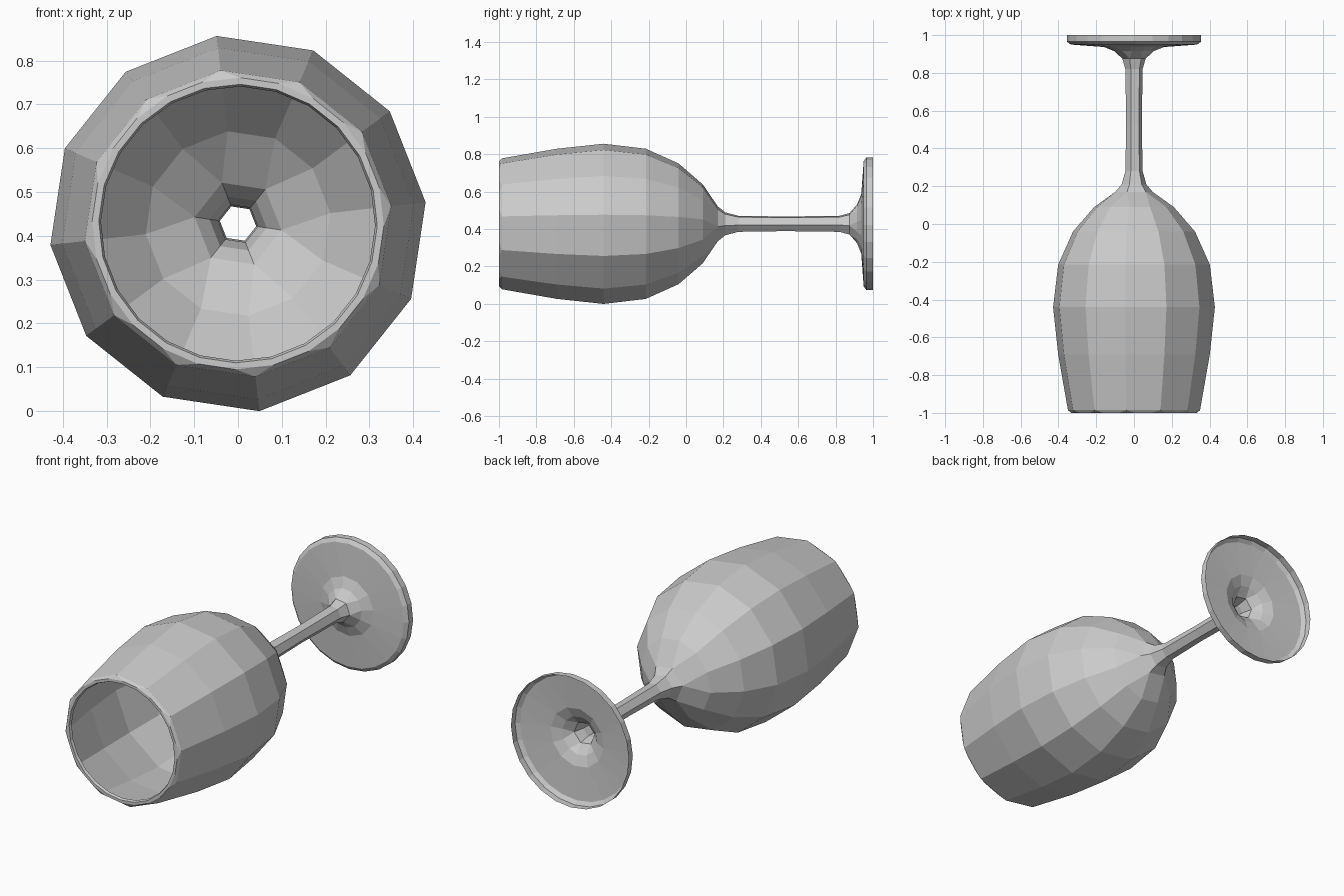
import bpy, bmesh, math

if "Cube" in bpy.data.objects:
    bpy.data.objects.remove(bpy.data.objects["Cube"])

CENTRE_Z = 0.428
START = {6: -8.5, 12: -23.5, 24: -31.0}   # first vertex angle for each side count


def ring(bm, y, r, n):
    out = []
    for i in range(n):
        a = math.radians(START[n] + 360 * i / n)
        out.append(bm.verts.new((r * math.cos(a), y, CENTRE_Z + r * math.sin(a))))
    return out


def bridge(bm, a, b):
    # join equal rings with quads, or a ring to one with twice the sides
    if len(a) > len(b):
        a, b = b, a
    n, m = len(a), len(b)
    for i in range(n):
        j = (i + 1) % n
        if n == m:
            bm.faces.new((a[i], a[j], b[j], b[i]))
        else:
            p, q, s = b[2 * i], b[2 * i + 1], b[(2 * i + 2) % m]
            bm.faces.new((a[i], q, p))
            bm.faces.new((a[i], a[j], s, q))


def shell(name, profile):
    bm = bmesh.new()
    rings = [ring(bm, *p) for p in profile]
    for a, b in zip(rings, rings[1:]):
        bridge(bm, a, b)
    bmesh.ops.recalc_face_normals(bm, faces=bm.faces)
    me = bpy.data.meshes.new(name)
    bm.to_mesh(me)
    bm.free()
    ob = bpy.data.objects.new(name, me)
    bpy.context.collection.objects.link(ob)
    return ob


# One hollow glass shell lying along y: (y, radius, sides)
shell("wine_glass", [
    # rim lip
    (-0.985, 0.313, 24), (-1.0, 0.318, 24), (-1.0, 0.333, 24),
    # bowl
    (-0.985, 0.352, 12), (-0.69, 0.404, 12), (-0.44, 0.431, 12),
    (-0.215, 0.404, 12), (-0.04, 0.325, 12), (0.09, 0.212, 12),
    # neck and stem
    (0.17, 0.10, 6), (0.21, 0.066, 6), (0.28, 0.046, 6),
    (0.53, 0.042, 6), (0.82, 0.046, 6), (0.875, 0.062, 6),
    # flared foot with turned edge
    (0.915, 0.105, 12), (0.937, 0.16, 12), (0.95, 0.335, 24),
    (0.965, 0.355, 24), (1.0, 0.355, 24),
])
